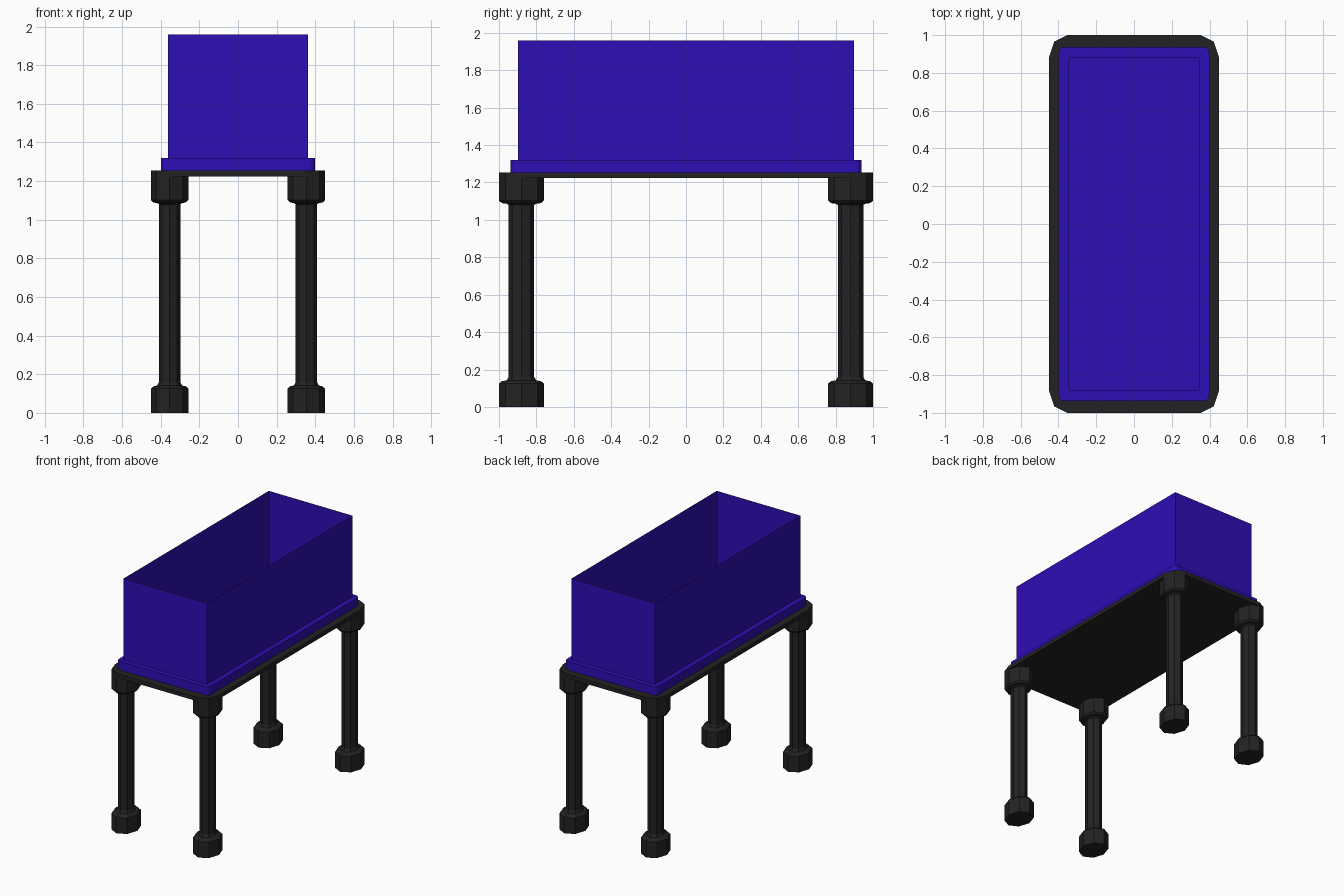
import bpy, bmesh, math

if "Cube" in bpy.data.objects:
    bpy.data.objects.remove(bpy.data.objects["Cube"])


def material(name, rgb):
    m = bpy.data.materials.new(name)
    m.diffuse_color = (*rgb, 1)
    m.use_nodes = True
    m.node_tree.nodes["Principled BSDF"].inputs["Base Color"].default_value = m.diffuse_color
    return m


BLACK = material("charcoal black", (0.0165, 0.0165, 0.0165))
BLUE = material("deep blue", (0.028, 0.004, 0.46))

LX, LY = 0.354, 0.88      # leg centre
RX, RY = 0.097, 0.12      # leg foot radii


def loft(name, rings, mat, caps=True, closed=False):
    """Skin a list of equal-length point rings into one object."""
    bm = bmesh.new()
    vs = [[bm.verts.new(p) for p in r] for r in rings]
    n = len(vs[0])
    pairs = list(zip(vs, vs[1:])) + ([(vs[-1], vs[0])] if closed else [])
    for a, b in pairs:
        for i in range(n):
            j = (i + 1) % n
            bm.faces.new((a[i], a[j], b[j], b[i]))
    if caps:
        bm.faces.new(vs[0][::-1])
        bm.faces.new(vs[-1])
    if caps or closed:
        bmesh.ops.recalc_face_normals(bm, faces=bm.faces)
    me = bpy.data.meshes.new(name)
    bm.to_mesh(me)
    bm.free()
    me.materials.append(mat)
    ob = bpy.data.objects.new(name, me)
    bpy.context.collection.objects.link(ob)
    return ob


def octagon(cx, cy, s, z):
    return [(cx + RX * s * math.cos(k * math.pi / 4),
             cy + RY * s * math.sin(k * math.pi / 4), z) for k in range(8)]


def rounded(hx, hy, rx, ry, z, seg=2):
    """Rectangle outline with elliptical corners."""
    pts = []
    for q, (sx, sy) in enumerate([(1, 1), (-1, 1), (-1, -1), (1, -1)]):
        for k in range(seg + 1):
            a = (q + k / seg) * math.pi / 2
            pts.append((sx * (hx - rx) + rx * math.cos(a),
                        sy * (hy - ry) + ry * math.sin(a), z))
    return pts


# Four legs: eight-sided foot, post and upper collar in one turned profile
profile = [(1, 0), (1, 0.125), (0.88, 0.137), (0.66, 0.142), (0.57, 0.16),
           (0.57, 1.08), (0.66, 1.086), (0.88, 1.09), (1, 1.103), (1, 1.25)]
for sx, ex in ((-1, "left"), (1, "right")):
    for sy, ey in ((-1, "front"), (1, "back")):
        loft(f"{ey}_{ex}_leg",
             [octagon(sx * LX, sy * LY, s, z) for s, z in profile], BLACK)

# Table top whose corners follow the leg collars
loft("stand_top", [rounded(LX + RX, LY + RY, RX, RY, z) for z in (1.223, 1.254)], BLACK)

# Base frame around the foot of the tank
loft("base_frame",
     [rounded(0.399, 0.937, 0.028, 0.034, 1.25, 3),
      rounded(0.399, 0.937, 0.028, 0.034, 1.321, 3),
      rounded(0.343, 0.882, 0.001, 0.001, 1.321, 3),
      rounded(0.343, 0.882, 0.001, 0.001, 1.25, 3)], BLUE, caps=False, closed=True)


def rect(hx, hy, z):
    return [(hx, hy, z), (-hx, hy, z), (-hx, -hy, z), (hx, -hy, z)]


# Open tank: thin walls and a floor
loft("tank_walls", [rect(0.362, 0.899, 1.26), rect(0.362, 0.899, 1.958)], BLUE, caps=False)
loft("tank_floor", [rect(0.35, 0.89, 1.256), rect(0.35, 0.89, 1.264)], BLUE)
